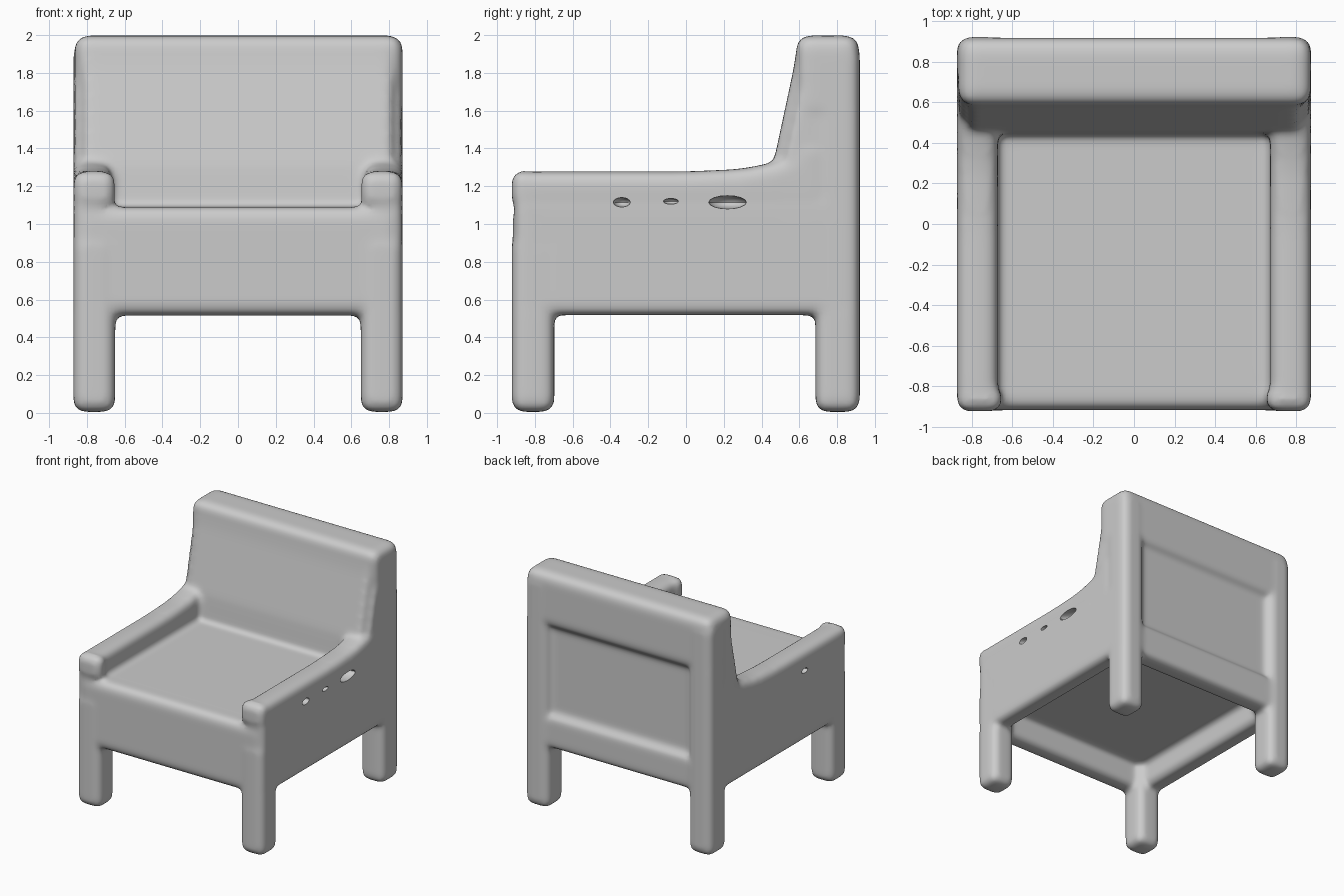
import bpy, bmesh
from mathutils import Vector

cube = bpy.data.objects.get("Cube")
if cube:
    bpy.data.objects.remove(cube, do_unlink=True)

grey = bpy.data.materials.new("plain_grey")
grey.use_nodes = True
grey.diffuse_color = (0.6, 0.6, 0.6, 1)
grey.node_tree.nodes["Principled BSDF"].inputs["Base Color"].default_value = (0.6, 0.6, 0.6, 1)


def finish(name, bm, bevel):
    """Round a mesh's edges and turn it into an object."""
    if bevel:
        bmesh.ops.bevel(bm, geom=bm.edges[:], offset=bevel, segments=3,
                        affect='EDGES', profile=0.5)
    bmesh.ops.recalc_face_normals(bm, faces=bm.faces)
    mesh = bpy.data.meshes.new(name)
    bm.to_mesh(mesh)
    bm.free()
    mesh.materials.append(grey)
    ob = bpy.data.objects.new(name, mesh)
    bpy.context.collection.objects.link(ob)
    return ob


def box(name, x, y, z, bevel=0.05):
    bm = bmesh.new()
    bmesh.ops.create_cube(bm, size=1)
    for v in bm.verts:
        v.co = Vector((x[v.co.x > 0], y[v.co.y > 0], z[v.co.z > 0]))
    return finish(name, bm, bevel)


def side_profile(name, x, points, bevel):
    """Extrude a (y, z) outline across x."""
    bm = bmesh.new()
    face = bm.faces.new([bm.verts.new((x[0], y, z)) for y, z in points])
    new = bmesh.ops.extrude_face_region(bm, geom=[face])["geom"]
    for v in new:
        if isinstance(v, bmesh.types.BMVert):
            v.co.x = x[1]
    return finish(name, bm, bevel)


def both_sides(x):
    return (("left", x), ("right", (-x[1], -x[0])))


parts = []
for side, x in both_sides((0.65, 0.872)):
    # Legs, the rear one running up into the back post
    parts.append(box(side + "_front_leg", x, (-0.922, -0.697), (0.005, 0.95), 0.06))
    parts.append(box(side + "_back_post", x, (0.685, 0.92), (0.005, 1.95), 0.06))
    parts.append(box(side + "_arm_end", x, (-0.922, -0.80), (1.08, 1.28), 0.055))
for side, x in both_sides((0.67, 0.872)):
    # Armrest sweeping up into the backrest
    parts.append(side_profile(side + "_armrest", x, [
        (-0.90, 1.07), (-0.90, 1.278), (0.0, 1.278), (0.28, 1.29), (0.44, 1.32),
        (0.54, 1.355), (0.60, 1.45), (0.75, 1.45), (0.75, 1.07)], 0.06))
for side, x in both_sides((0.70, 0.872)):
    parts.append(box(side + "_side_panel", x, (-0.91, 0.88), (0.517, 1.16), 0.05))

# Front rail, rear rail and seat
parts.append(box("front_rail", (-0.86, 0.86), (-0.917, -0.75), (0.515, 1.09), 0.06))
parts.append(box("back_rail", (-0.80, 0.80), (0.73, 0.907), (0.52, 0.81), 0.05))
parts.append(box("seat", (-0.78, 0.78), (-0.84, 0.80), (0.72, 1.09), 0.03))

# Leaning backrest, its outer edges stepping back before they blend
for name, half, step in (("backrest", 0.82, 0.0), ("backrest_edge", 0.865, 0.05)):
    parts.append(side_profile(name, (-half, half), [
        (0.59 + step, 1.95), (0.565 + step, 1.80), (0.46 + step, 1.31),
        (0.435 + step, 1.06), (0.86, 1.06), (0.86, 1.95)], 0.03))

# Recessed rear panel under a thicker top band
parts.append(box("backrest_lower", (-0.76, 0.76), (0.66, 0.86), (0.60, 1.2), 0.03))
parts.append(box("backrest_top", (-0.865, 0.872), (0.583, 0.917), (1.54, 1.998), 0.07))

# Merge the parts into one softly blended body
bpy.ops.object.select_all(action='DESELECT')
for ob in parts:
    ob.select_set(True)
body = parts[-1]
bpy.context.view_layer.objects.active = body
bpy.ops.object.join()
body.name = "armchair_body"

# Small worn holes under the armrests
holes = bmesh.new()
for centre, size in (((0.87, -0.34, 1.115), (0.16, 0.09, 0.05)),
                     ((0.87, -0.08, 1.12), (0.10, 0.08, 0.03)),
                     ((0.87, 0.22, 1.115), (0.20, 0.20, 0.07)),
                     ((-0.87, -0.34, 1.115), (0.10, 0.08, 0.04))):
    made = bmesh.ops.create_uvsphere(holes, u_segments=16, v_segments=8, radius=0.5)
    for v in made["verts"]:
        v.co = Vector(centre) + Vector([p * s for p, s in zip(v.co, size)])
cutter = finish("hole_cutter", holes, 0)
cutter.hide_render = True
cutter.hide_set(True)

remesh = body.modifiers.new("blend", 'REMESH')
remesh.mode = 'VOXEL'
remesh.voxel_size = 0.02
remesh.use_smooth_shade = True
soften = body.modifiers.new("soften", 'SMOOTH')
soften.factor = 0.5
soften.iterations = 8
cut = body.modifiers.new("holes", 'BOOLEAN')
cut.operation = 'DIFFERENCE'
cut.solver = 'EXACT'
cut.object = cutter
for mod in ("blend", "soften", "holes"):
    bpy.ops.object.modifier_apply(modifier=mod)
bpy.data.objects.remove(cutter, do_unlink=True)
bpy.ops.object.shade_smooth_by_angle(angle=0.7)
